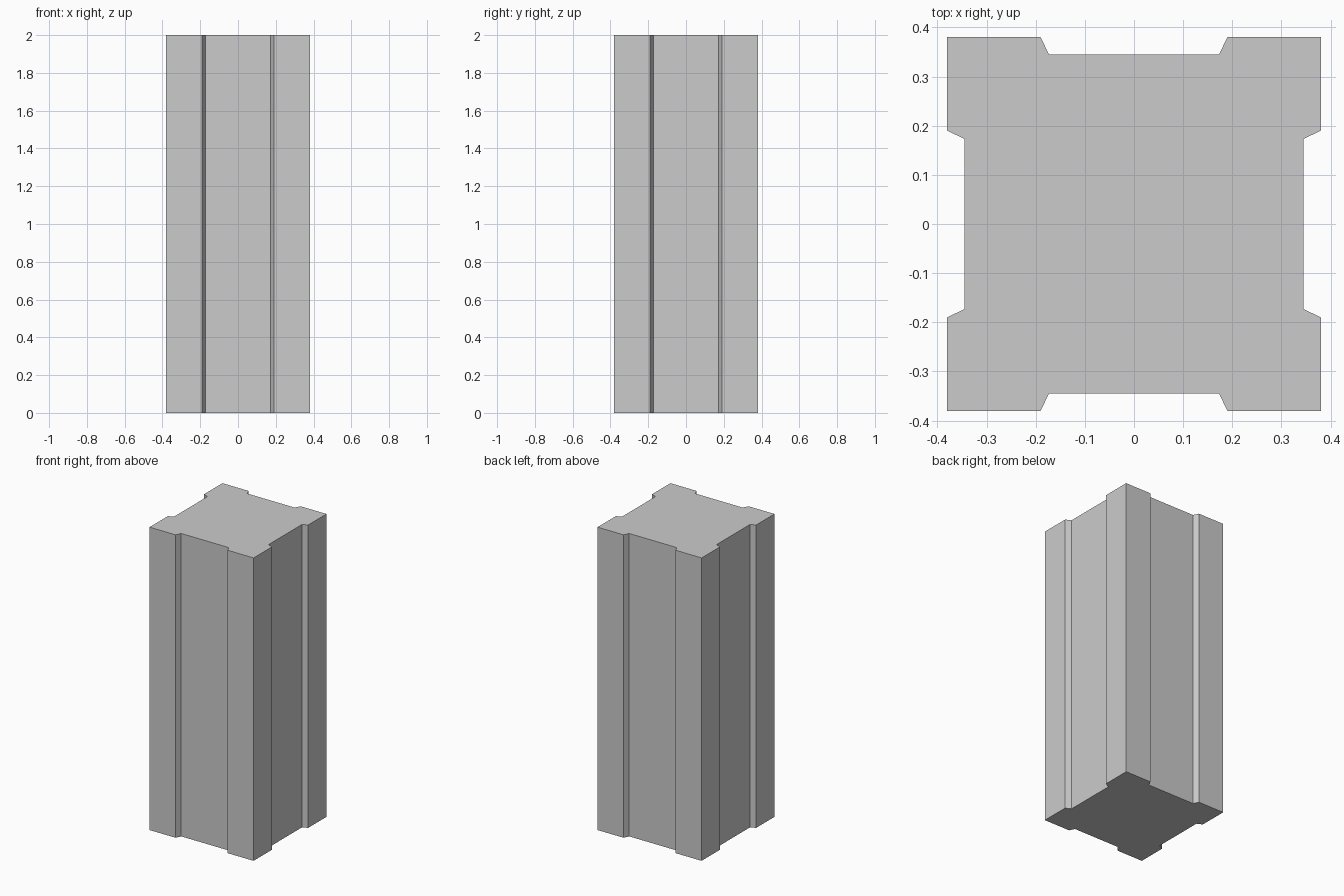
import bpy, bmesh
from mathutils import Matrix

if "Cube" in bpy.data.objects:
    bpy.data.objects.remove(bpy.data.objects["Cube"])

HEIGHT = 2.0
OUTER, INNER = 0.38, 0.345        # corner face and recessed face distances
GROOVE_OUT, GROOVE_IN = 0.19, 0.173  # groove half widths at mouth and floor

# One side of the cross-section (front), repeated by quarter turns
side = [(-OUTER, -OUTER), (-GROOVE_OUT, -OUTER), (-GROOVE_IN, -INNER),
        (GROOVE_IN, -INNER), (GROOVE_OUT, -OUTER)]

bm = bmesh.new()
ring = []
for quarter in range(4):
    for x, y in side:
        for _ in range(quarter):
            x, y = -y, x
        ring.append(bm.verts.new((x, y, 0)))

# Extrude the section into the pillar
base = bm.faces.new(ring)
ext = bmesh.ops.extrude_face_region(bm, geom=[base], use_keep_orig=True)
top_verts = [g for g in ext["geom"] if isinstance(g, bmesh.types.BMVert)]
bmesh.ops.translate(bm, verts=top_verts, vec=(0, 0, HEIGHT))
bmesh.ops.recalc_face_normals(bm, faces=bm.faces[:])

mesh = bpy.data.meshes.new("grooved_pillar")
bm.to_mesh(mesh)
bm.free()

# Plain grey stone
grey = bpy.data.materials.new("light grey")
grey.diffuse_color = (0.6, 0.6, 0.6, 1)
grey.use_nodes = True
grey.node_tree.nodes["Principled BSDF"].inputs["Base Color"].default_value = grey.diffuse_color
mesh.materials.append(grey)

pillar = bpy.data.objects.new("grooved_pillar", mesh)
bpy.context.collection.objects.link(pillar)
